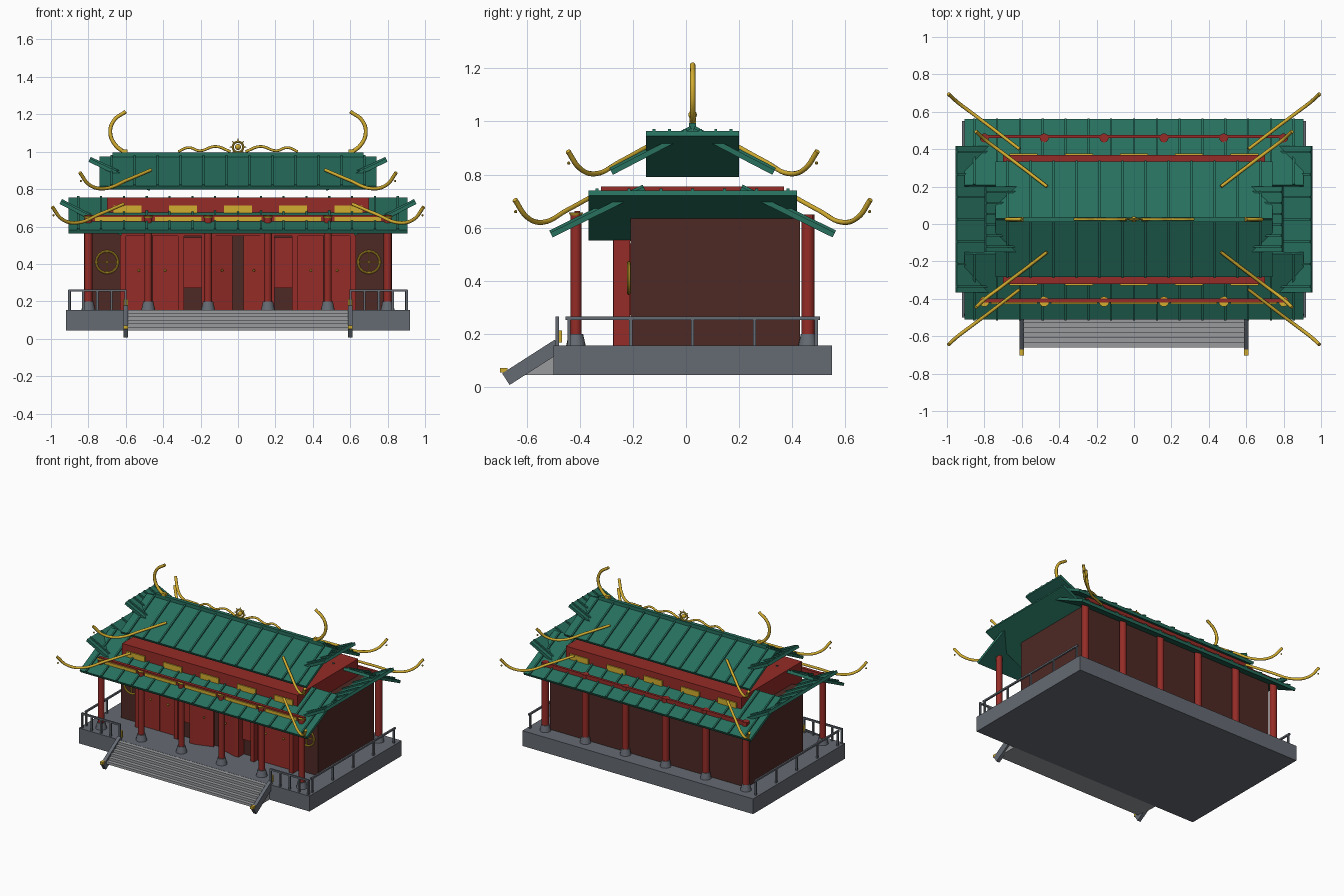
import bpy, bmesh, math
from mathutils import Matrix, Vector

if "Cube" in bpy.data.objects:
    bpy.data.objects.remove(bpy.data.objects["Cube"])

def mat(name, rgb):
    m = bpy.data.materials.new(name)
    m.diffuse_color = (*rgb, 1)
    m.use_nodes = True
    m.node_tree.nodes["Principled BSDF"].inputs["Base Color"].default_value = m.diffuse_color
    return m

GREEN = mat("glazed_green", (0.02, 0.16, 0.11))
RED = mat("lacquer_red", (0.30, 0.025, 0.02))
DARK = mat("dark_wood", (0.075, 0.022, 0.017))
GOLD = mat("gold", (0.65, 0.42, 0.03))
STONE = mat("stone", (0.13, 0.145, 0.17))
STEP = mat("step_stone", (0.32, 0.33, 0.34))
CY = 0.025  # depth centre of the hall

def box(bm, c, s, rot=None):
    m = Matrix.Translation(c) @ (rot or Matrix()) @ Matrix.Diagonal((*s, 1))
    bmesh.ops.create_cube(bm, size=1, matrix=m)

def cone(bm, c, r1, r2, h, seg=16, rot=None):
    bmesh.ops.create_cone(bm, cap_ends=True, segments=seg, radius1=r1, radius2=r2, depth=h,
                          matrix=Matrix.Translation(c) @ (rot or Matrix()))

def finish(name, bm, material, smooth=False):
    me = bpy.data.meshes.new(name)
    bm.to_mesh(me)
    bm.free()
    ob = bpy.data.objects.new(name, me)
    bpy.context.collection.objects.link(ob)
    me.materials.append(material)
    if smooth:
        bpy.context.view_layer.objects.active = ob
        ob.select_set(True)
        bpy.ops.object.shade_smooth_by_angle()
        ob.select_set(False)
    return ob

def boxes(name, items, material):
    bm = bmesh.new()
    for c, s in items:
        box(bm, c, s)
    return finish(name, bm, material)

def tube(name, pts, r, taper=1.0, material=GOLD):
    cu = bpy.data.curves.new(name, 'CURVE')
    cu.dimensions = '3D'
    cu.bevel_depth, cu.bevel_resolution, cu.resolution_u = r, 2, 6
    cu.use_fill_caps = True
    sp = cu.splines.new('BEZIER')
    sp.bezier_points.add(len(pts) - 1)
    for i, (b, p) in enumerate(zip(sp.bezier_points, pts)):
        b.co = p
        b.handle_left_type = b.handle_right_type = 'AUTO'
        b.radius = 1 + (taper - 1) * i / (len(pts) - 1)
    cu.materials.append(material)
    ob = bpy.data.objects.new(name, cu)
    bpy.context.collection.objects.link(ob)

def ring(name, c, R, r):
    tilt = math.pi / 2
    bpy.ops.mesh.primitive_torus_add(major_segments=32, minor_segments=8, major_radius=R,
                                     minor_radius=r, location=c, rotation=(tilt, 0, 0))
    ob = bpy.context.object
    ob.name = name
    ob.data.materials.append(GOLD)
    bpy.ops.object.shade_smooth_by_angle()

def roof_panel(name, a, b, along, width, ribs, gap):
    """Ribbed slab whose slope runs from point a to point b."""
    a, b, w = Vector(a), Vector(b), Vector(along)
    u = (b - a).normalized()
    n = u.cross(w)
    if n.z < 0:
        n, w = -n, -w
    rot = Matrix((u, w, n)).transposed().to_4x4()
    mid, length = (a + b) / 2, (b - a).length
    bm = bmesh.new()
    box(bm, mid, (length, width, 0.02), rot)
    for i in range(ribs):
        box(bm, mid + w * gap * (i - (ribs - 1) / 2) + n * 0.012, (length, 0.011, 0.014), rot)
    finish(name, bm, GREEN)

# stone platform and front steps
boxes("platform", [((0, CY, 0.1), (1.84, 1.05, 0.11))], STONE)
N = 6
boxes("front_steps", [((0, -0.50 - 0.0133 * (i + 1), 0.045 + 0.0545 * (N - i) / N),
                       (1.2, 0.0266 * (i + 1), 0.109 * (N - i) / N)) for i in range(N)], STEP)
for s in (-1, 1):
    bm = bmesh.new()
    box(bm, (s * 0.6, -0.58, 0.092), (0.025, 0.235, 0.052), Matrix.Rotation(0.57, 4, 'X'))
    finish("stair_side", bm, STONE)
    boxes("stair_finials", [((s * 0.6, -0.687, 0.062), (0.022, 0.03, 0.018)),
                            ((s * 0.6, -0.475, 0.19), (0.022, 0.014, 0.045))], GOLD)
    # side and front railings
    boxes("side_railing", [((s * 0.9, CY, 0.258), (0.012, 0.96, 0.012))] +
          [((s * 0.9, CY + (i - 2) * 0.233, 0.205), (0.012, 0.012, 0.1)) for i in range(5)], STONE)
    boxes("front_railing", [((s * 0.752, -0.485, 0.258), (0.31, 0.012, 0.012))] +
          [((s * (0.602 + i * 0.075), -0.485, 0.207), (0.012, 0.012, 0.105)) for i in range(5)], STONE)

# columns with stone bases
XS = [s * x for x in (0.16, 0.48, 0.8) for s in (-1, 1)]
cols, bases, caps = bmesh.new(), bmesh.new(), bmesh.new()
for x in XS:
    for y, r in ((-0.415, 0.021), (0.46, 0.024)):
        cone(cols, (x, y, 0.402), r, r, 0.495)
        cone(bases, (x, y, 0.177), 0.037, 0.027, 0.045)
    cone(caps, (x, -0.415, 0.65), 0.02, 0.027, 0.012)
finish("columns", cols, RED, True)
finish("column_bases", bases, STONE, True)
finish("column_caps", caps, GOLD, True)

# tie beams and gilded strips
boxes("front_beam", [((0, -0.41, 0.645), (1.64, 0.022, 0.035))], RED)
boxes("back_beam", [((0, 0.468, 0.635), (1.64, 0.018, 0.03))], RED)
boxes("beam_gilding", [((x, -0.424, 0.64), (0.25, 0.01, 0.022))
                       for x in (-0.64, -0.32, 0, 0.32, 0.64)], GOLD)

# hall walls, door frames and leaves
boxes("hall_walls", [((0, 0.11, 0.395), (1.57, 0.64, 0.48))], DARK)
boxes("door_frames", [((s * x, -0.243, 0.385), (0.03, 0.062, 0.46))
                      for s in (-1, 1) for x in (0.615, 0.305, 0.18)], RED)
boxes("door_leaves", [((s * x, -0.225, 0.385), (0.143, 0.024, 0.46))
                      for s in (-1, 1) for x in (0.53, 0.385)], RED)
boxes("window_panels", [((s * 0.243, -0.22, 0.405), (0.115, 0.02, 0.27)) for s in (-1, 1)], RED)
boxes("lintel", [((0, -0.24, 0.59), (1.26, 0.06, 0.08))], RED)
knobs = bmesh.new()
for s in (-1, 1):
    bm = bmesh.new()
    box(bm, (s * 0.1, -0.245, 0.385), (0.14, 0.02, 0.46), Matrix.Rotation(s * -0.3, 4, 'Z'))
    finish("open_door", bm, RED)
    for x, y in ((0.53, -0.24), (0.39, -0.24), (0.085, -0.265)):
        bmesh.ops.create_uvsphere(knobs, u_segments=8, v_segments=6, radius=0.007,
                                  matrix=Matrix.Translation((s * x, y, 0.365)))
    # round window
    ring("round_window", (s * 0.7, -0.216, 0.41), 0.058, 0.006)
    boxes("window_bars", [((s * 0.7, -0.216, 0.41), (0.11, 0.006, 0.006)),
                          ((s * 0.7, -0.216, 0.41), (0.006, 0.006, 0.11))], GOLD)
finish("door_knobs", knobs, GOLD, True)

# upper storey with gilded panels
boxes("upper_storey", [((0, CY, 0.68), (1.4, 0.69, 0.15))], RED)
boxes("gilded_panels", [((x * 0.295, CY + s * 0.347, 0.692), (0.15, 0.012, 0.04))
                        for x in range(-2, 3) for s in (-1, 1)], GOLD)

# roofs: front and back slopes, side wings tilting upward
for s in (-1, 1):
    roof_panel("lower_roof_slope", (0, CY + s * 0.532, 0.572), (0, CY + s * 0.18, 0.745),
               (1, 0, 0), 1.81, 15, 0.122)
    roof_panel("lower_roof_wing", (s * 0.62, CY, 0.56), (s * 0.95, CY, 0.73),
               (0, 1, 0), 0.785, 7, 0.12)
    roof_panel("upper_roof_slope", (0, CY + s * 0.305, 0.808), (0, CY, 0.966),
               (1, 0, 0), 1.48, 12, 0.123)
    roof_panel("upper_roof_wing", (s * 0.47, CY, 0.80), (s * 0.795, CY, 0.955),
               (0, 1, 0), 0.35, 6, 0.058)
boxes("roof_ridge", [((0, CY, 0.982), (1.34, 0.026, 0.026))], GREEN)

# gilded corner eaves: distance from start in x, y and height
EAVE = [(0, 0, 0), (0.13, 0.10, -0.055), (0.25, 0.19, -0.1), (0.33, 0.25, -0.08), (0.38, 0.295, -0.015)]
bells = bmesh.new()
for sx in (-1, 1):
    for sy in (-1, 1):
        for name, x, y, z in (("upper_eave", 0.465, 0.175, 0.903), ("lower_eave", 0.612, 0.375, 0.72)):
            tube(name, [(sx * (x + a), CY + sy * (y + b), z + c) for a, b, c in EAVE], 0.009, 1.1)
            bmesh.ops.create_uvsphere(bells, u_segments=8, v_segments=6, radius=0.006, matrix=
                Matrix.Translation((sx * (x + 0.375), CY + sy * (y + 0.292), z - 0.06)))
finish("eave_bells", bells, GOLD, True)

# ridge ornaments: end horns, winding bodies, central wheel
for s in (-1, 1):
    tube("ridge_horn", [(s * x, CY, z) for x, z in
         ((0.6, 0.992), (0.655, 1.035), (0.683, 1.10), (0.665, 1.165), (0.6, 1.215))], 0.011, 0.9)
    boxes("horn_base", [((s * 0.605, CY, 1.0), (0.03, 0.025, 0.025))], GOLD)
    tube("ridge_serpent", [(s * x, CY, z) for x, z in
         ((0.32, 1.0), (0.265, 1.022), (0.205, 1.005), (0.12, 1.028), (0.04, 1.0))], 0.007, 1.1)
ring("ridge_wheel", (0, CY, 1.025), 0.028, 0.006)
bm = bmesh.new()
bmesh.ops.create_uvsphere(bm, u_segments=12, v_segments=8, radius=0.016,
                          matrix=Matrix.Translation((0, CY, 1.025)))
for i in range(8):
    r = Matrix.Rotation(i * math.pi / 4, 4, 'Y')
    cone(bm, Vector((0, CY, 1.025)) + r @ Vector((0, 0, 0.038)), 0.005, 0.001, 0.018, 6, r)
finish("wheel_rays", bm, GOLD)
